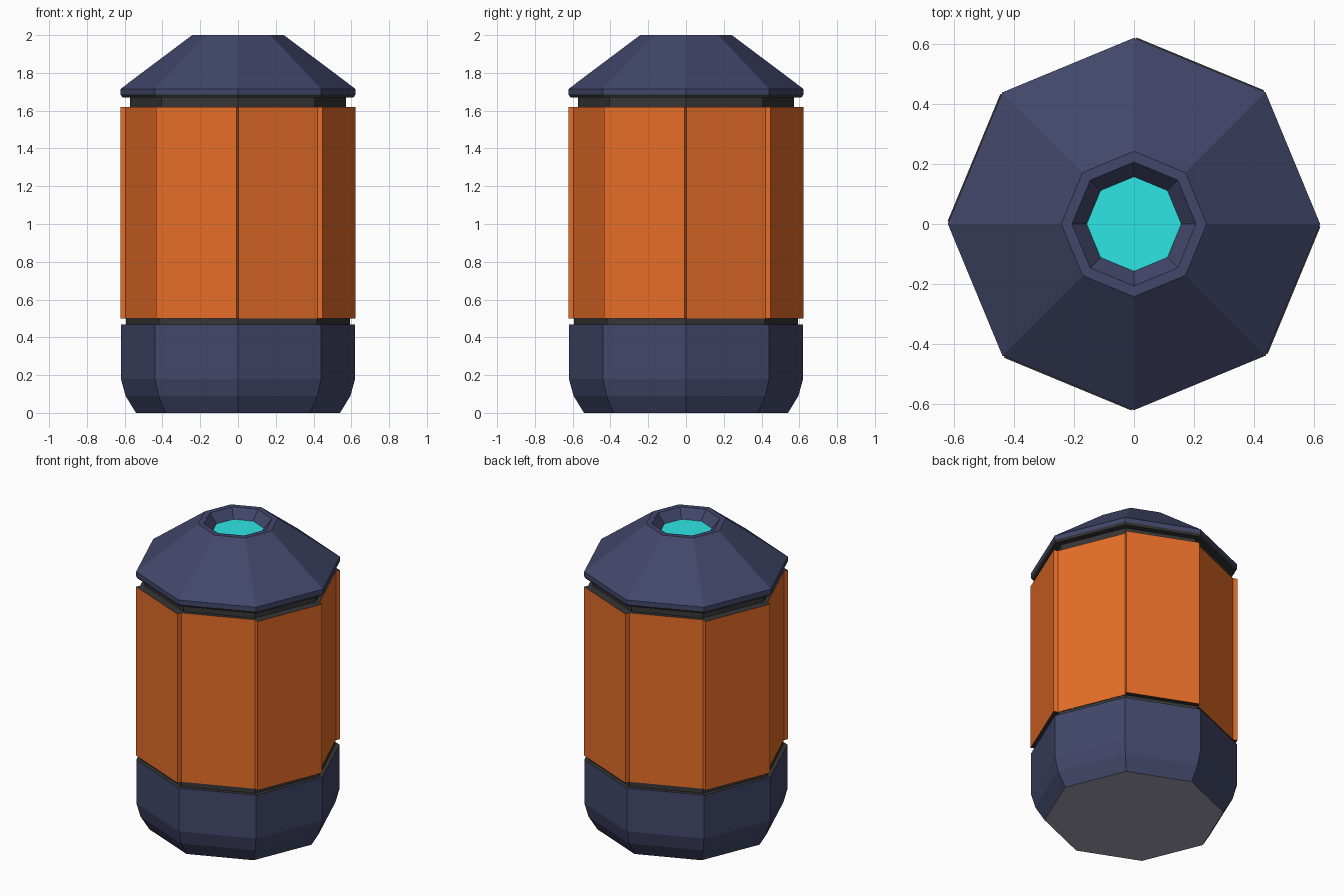
import bpy, bmesh, math
from mathutils import Matrix

if "Cube" in bpy.data.objects:
    bpy.data.objects.remove(bpy.data.objects["Cube"])


def srgb(r, g, b):
    lin = [(c / 255 / 12.92) if c < 10 else ((c / 255 + 0.055) / 1.055) ** 2.4 for c in (r, g, b)]
    return (*lin, 1.0)


def material(name, rgb):
    m = bpy.data.materials.new(name)
    m.diffuse_color = srgb(*rgb)
    m.use_nodes = True
    m.node_tree.nodes["Principled BSDF"].inputs["Base Color"].default_value = m.diffuse_color
    return m


NAVY = material("navy", (66, 71, 106))
ORANGE = material("orange", (230, 109, 40))
DARK = material("charcoal", (54, 54, 54))
TEAL = material("teal", (46, 230, 230))
GREY = material("grey", (165, 160, 180))


def finish(name, bm, mats, rule=None):
    """Make the object; rule(face) gives the material slot of each face."""
    bmesh.ops.recalc_face_normals(bm, faces=bm.faces)
    bm.normal_update()
    for f in bm.faces:
        f.material_index = rule(f) if rule else 0
    me = bpy.data.meshes.new(name)
    bm.to_mesh(me)
    bm.free()
    for m in mats:
        me.materials.append(m)
    ob = bpy.data.objects.new(name, me)
    bpy.context.collection.objects.link(ob)
    return ob


def lathe(name, profile, mats, rule=None):
    """Eight-sided solid from (radius, z) points, capped at both ends."""
    bm = bmesh.new()
    rings = [[bm.verts.new((r * math.cos(k * math.pi / 4), r * math.sin(k * math.pi / 4), z))
              for k in range(8)] for r, z in profile]
    for a, b in zip(rings, rings[1:]):
        for k in range(8):
            j = (k + 1) % 8
            bm.faces.new((a[k], a[j], b[j], b[k]))
    bm.faces.new(rings[0])
    bm.faces.new(rings[-1])
    return finish(name, bm, mats, rule)


def dark_ends(f):
    return 1 if abs(f.normal.z) > 0.9 else 0


# Base with rounded foot, grey underside and dark top ledge
lathe("base", [(0.54, 0), (0.595, 0.09), (0.62, 0.18), (0.62, 0.468)], (NAVY, GREY, DARK),
      lambda f: 1 if f.normal.z < -0.9 else 2 if f.normal.z > 0.9 else 0)

# Dark seams between the sections
lathe("lower_seam", [(0.593, 0.46), (0.593, 0.51)], (DARK,))
lathe("upper_seam", [(0.572, 1.61), (0.572, 1.68)], (DARK,))

# Orange body core with dark ends
lathe("body", [(0.597, 0.5), (0.597, 1.62)], (ORANGE, DARK), dark_ends)

# Raised plates on every other side of the body
bm = bmesh.new()
for k in range(4):
    mat = (Matrix.Rotation(math.radians(67.5 + 90 * k), 4, 'Z')
           @ Matrix.Translation((0.5595, 0, 1.06))
           @ Matrix.Diagonal((0.039, 0.46, 1.12, 1)))
    bmesh.ops.create_cube(bm, size=1, matrix=mat)
finish("body_plates", bm, (ORANGE, DARK), dark_ends)

# Sloped cap with dark underside and a recessed teal light
lathe("cap", [(0.612, 1.67), (0.622, 1.685), (0.622, 1.715), (0.243, 2.0),
              (0.207, 2.0), (0.158, 1.94)], (NAVY, DARK, TEAL),
      lambda f: 1 if f.normal.z < -0.3 else
      2 if len(f.verts) == 8 else 0)
